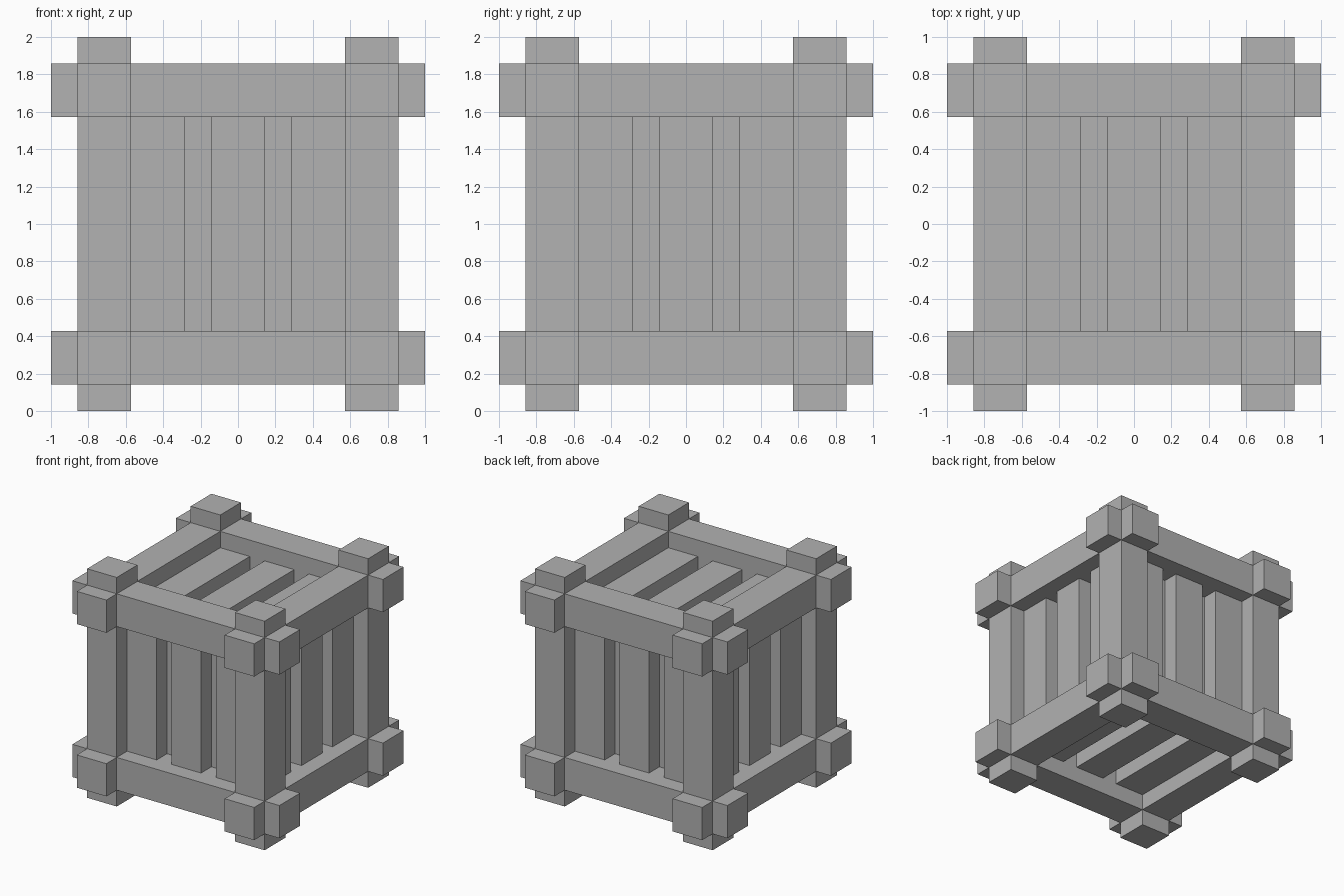
import bpy
import math
from mathutils import Matrix, Vector

if "Cube" in bpy.data.objects:
    bpy.data.objects.remove(bpy.data.objects["Cube"], do_unlink=True)

U = 1 / 7                      # module of the crate: 14 modules per side
CENTRE = Vector((0, 0, 1))

grey = bpy.data.materials.new("plain_grey")
grey.use_nodes = True
colour = (0.445, 0.445, 0.445, 1)
grey.diffuse_color = colour
grey.node_tree.nodes["Principled BSDF"].inputs["Base Color"].default_value = colour


def box(name, offset, size):
    """Axis-aligned box, placed relative to the crate centre, in modules."""
    bpy.ops.mesh.primitive_cube_add(size=1)
    obj = bpy.context.object
    obj.name = name
    obj.data.transform(Matrix.Diagonal((*[s * U for s in size], 1)))
    obj.location = CENTRE + Vector(offset) * U
    obj.data.materials.append(grey)
    return obj


# Inner panels, visible in the gaps between slats
box("inner_panels", (0, 0, 0), (8, 8, 8))

# Twelve frame beams: four along each axis, crossing at the corners
for axis, label in enumerate(("cross_beam", "depth_beam", "corner_post")):
    a, b = [i for i in range(3) if i != axis]
    for sa in (-1, 1):
        for sb in (-1, 1):
            offset, size = [0, 0, 0], [2, 2, 2]
            offset[a], offset[b] = 5 * sa, 5 * sb
            size[axis] = 14
            box(label, offset, size)

# Three slats per face: (face normal axis, axis across the slats)
faces = {"side_slat": (0, 1), "front_back_slat": (1, 0), "top_bottom_slat": (2, 0)}
for label, (normal, across) in faces.items():
    for side in (-1, 1):
        for place in (-1, 0, 1):
            offset, size = [0, 0, 0], [8, 8, 8]
            offset[normal], offset[across] = 4.5 * side, 3 * place
            size[normal], size[across] = 1, 2
            box(label, offset, size)
